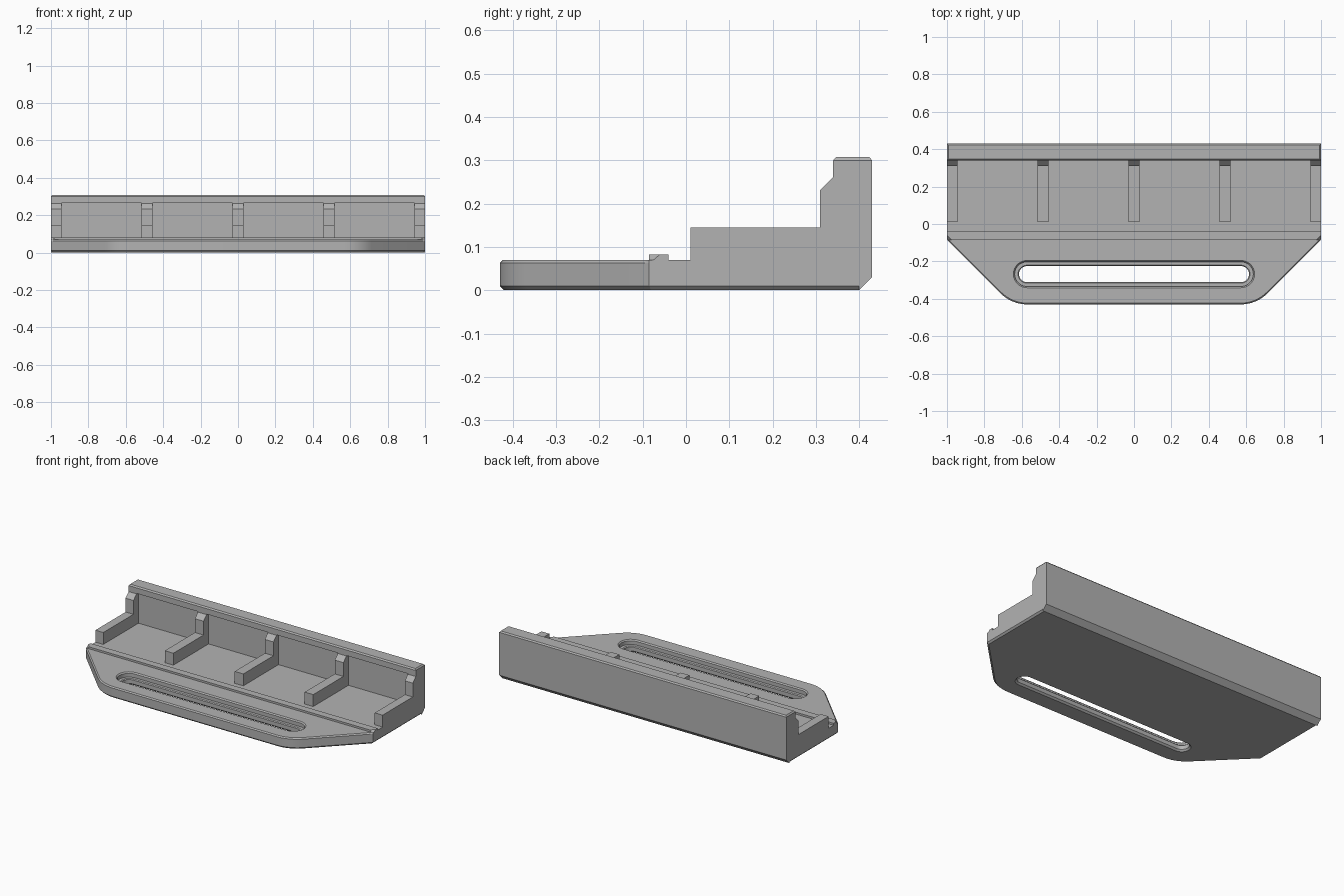
import bpy, bmesh, math
from mathutils import Vector

if "Cube" in bpy.data.objects:
    bpy.data.objects.remove(bpy.data.objects["Cube"])

grey = bpy.data.materials.new("plain_grey")
grey.diffuse_color = (0.45, 0.45, 0.45, 1)
grey.use_nodes = True
grey.node_tree.nodes["Principled BSDF"].inputs["Base Color"].default_value = grey.diffuse_color


def loft(name, loops):
    """Closed solid through stacked loops of equal point count."""
    bm = bmesh.new()
    rings = [[bm.verts.new(p) for p in loop] for loop in loops]
    n = len(rings[0])
    for a, b in zip(rings, rings[1:]):
        for i in range(n):
            j = (i + 1) % n
            bm.faces.new((a[i], a[j], b[j], b[i]))
    bm.faces.new(rings[0][::-1])
    bm.faces.new(rings[-1])
    bmesh.ops.recalc_face_normals(bm, faces=bm.faces)
    mesh = bpy.data.meshes.new(name)
    bm.to_mesh(mesh)
    bm.free()
    mesh.materials.append(grey)
    ob = bpy.data.objects.new(name, mesh)
    bpy.context.collection.objects.link(ob)
    return ob


def prism(name, profile, x0, x1):
    """Extrude a (y, z) profile along x."""
    return loft(name, [[(x, y, z) for y, z in profile] for x in (x0, x1)])


def ring(points, z):
    return [(x, y, z) for x, y in points]


def inset(points, d, y_max=9):
    """Mitred inset of a counter-clockwise outline, only below y_max."""
    out = []
    for i, p in enumerate(points):
        p = Vector(p)
        a = (p - Vector(points[i - 1])).normalized()
        b = (Vector(points[(i + 1) % len(points)]) - p).normalized()
        na, nb = Vector((-a.y, a.x)), Vector((-b.y, b.x))
        move = (na + nb) * (d / (1 + na.dot(nb)))
        out.append(tuple(p + move) if p.y < y_max else tuple(p))
    return out


def stadium(r, z, half=0.572, yc=-0.268, seg=14):
    pts = []
    for side in (1, -1):
        for k in range(seg + 1):
            t = -math.pi / 2 + math.pi * k / seg
            pts.append((side * (half + r * math.cos(t)),
                        yc + side * r * math.sin(t), z))
    return pts


# Base plate outline: straight back, slanted front corners with rounded ends
R = 0.205
right = [(0.57 + R * math.sin(t), -0.43 + R * (1 - math.cos(t)))
         for t in (math.radians(45) * k / 8 for k in range(9))]
right += [(0.99, -0.095), (1, -0.085)]
outline = right + [(1, 0.40), (-1, 0.40)] + [(-x, y) for x, y in reversed(right)]
bottom = [(x, 0.40 if y > 0.3 else y) for x, y in inset(outline, 0.01)]
plate = loft("base_plate", [
    ring(bottom, 0), ring(outline, 0.01), ring(outline, 0.063),
    ring(inset(outline, 0.007, -0.09), 0.07)])

# Long stepped slot
cutter = loft("slot_cutter", [stadium(r, z) for r, z in (
    (0.063, -0.01), (0.043, 0.01), (0.043, 0.035), (0.048, 0.04),
    (0.066, 0.04), (0.066, 0.063), (0.083, 0.08))])
cutter.hide_render = True
cut = plate.modifiers.new("slot", 'BOOLEAN')
cut.operation, cut.solver, cut.object = 'DIFFERENCE', 'EXACT', cutter
bpy.context.view_layer.objects.active = plate
plate.select_set(True)
bpy.ops.object.modifier_apply(modifier=cut.name)
bpy.ops.object.shade_smooth_by_angle(angle=math.radians(20))
bpy.data.objects.remove(cutter)

# Low ridge with cut front corners
def ridge_loop(c, z):
    half = [(1 - c, -0.085), (1, -0.085 + c), (1, -0.04)]
    return ring(half + [(-x, y) for x, y in reversed(half)], z)

loft("front_ridge", [ridge_loop(0.01, 0.07), ridge_loop(0.024, 0.082)])

# Back wall with overhanging lip and chamfered top
prism("back_wall", [(0.40, 0), (0.43, 0.03), (0.43, 0.30), (0.34, 0.30),
                    (0.34, 0.265), (0.36, 0.265), (0.36, 0.07), (0.40, 0.07)], -1, 1)
cap = [(-1, 0.34), (1, 0.34), (1, 0.43), (-1, 0.43)]
loft("wall_cap", [ring(cap, 0.30), ring(inset(cap, 0.007), 0.308)])

# Five L-shaped ribs, the outer two flush with the ends
rib = [(0.01, 0.07), (0.01, 0.145), (0.31, 0.145), (0.31, 0.232),
       (0.34, 0.262), (0.34, 0.265), (0.36, 0.265), (0.36, 0.07)]
for i, (x0, x1) in enumerate(((-1, -0.945), (-0.517, -0.457), (-0.03, 0.03),
                              (0.457, 0.517), (0.945, 1))):
    prism(f"rib_{i + 1}", rib, x0, x1)
